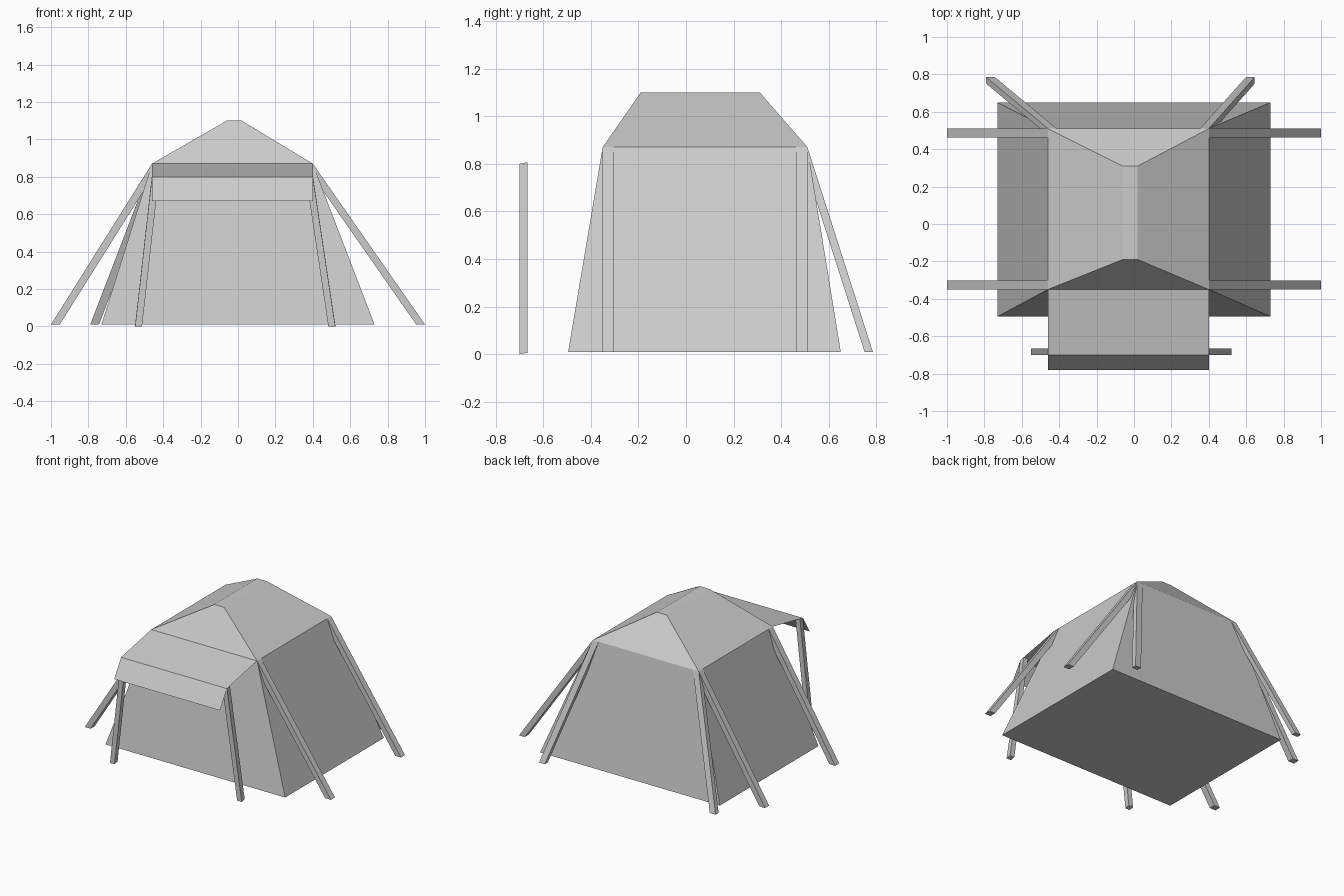
import bpy
import bmesh
from mathutils import Vector

cube = bpy.data.objects.get("Cube")
if cube:
    bpy.data.objects.remove(cube, do_unlink=True)

# One plain canvas colour
canvas = bpy.data.materials.new("light_grey")
canvas.use_nodes = True
grey = (0.6, 0.6, 0.6, 1)
canvas.diffuse_color = grey
canvas.node_tree.nodes["Principled BSDF"].inputs["Base Color"].default_value = grey

LEFT, RIGHT = 0.40, -0.46      # eave corners in x
FRONT, BACK = -0.35, 0.51      # eave corners in y
EAVE = 0.87


def finish(name, bm, closed=True):
    if closed:
        bmesh.ops.recalc_face_normals(bm, faces=bm.faces)
    mesh = bpy.data.meshes.new(name)
    bm.to_mesh(mesh)
    bm.free()
    mesh.materials.append(canvas)
    obj = bpy.data.objects.new(name, mesh)
    bpy.context.collection.objects.link(obj)
    return obj


def ring(bm, x0, x1, y0, y1, z):
    corners = ((x0, y0), (x1, y0), (x1, y1), (x0, y1))
    return [bm.verts.new((x, y, z)) for x, y in corners]


def bridge(bm, low, high):
    for i in range(4):
        j = (i + 1) % 4
        bm.faces.new((low[i], low[j], high[j], high[i]))


# Tent body: floor, sloping walls, hipped roof with a narrow flat ridge
bm = bmesh.new()
floor = ring(bm, -0.73, 0.73, -0.495, 0.65, 0.01)
eave = ring(bm, RIGHT, LEFT, FRONT, BACK, EAVE)
ridge = ring(bm, -0.06, 0.02, -0.19, 0.31, 1.10)
bridge(bm, floor, eave)
bridge(bm, eave, ridge)
bm.faces.new(floor)
bm.faces.new(ridge)
finish("tent_body", bm)

# Awning: a thin sheet with a hanging front flap
bm = bmesh.new()
rows = [[bm.verts.new((x, y, z)) for x in (RIGHT, LEFT)]
        for y, z in ((FRONT, EAVE), (-0.70, 0.80), (-0.78, 0.67))]
for upper, lower in zip(rows, rows[1:]):
    bm.faces.new((lower[0], lower[1], upper[1], upper[0]))
finish("awning", bm, closed=False)


def pole(name, corner, inward, shift, tilt=0.0):
    """Slanted pole: a small quad at the top, swept along shift."""
    corner, shift = Vector(corner), Vector(shift)
    bm = bmesh.new()
    dx, dy = inward
    top = [corner + Vector(p) for p in
           ((0, 0, 0), (dx, 0, 0), (dx, dy, tilt), (0, dy, tilt))]
    high = [bm.verts.new(p) for p in top]
    low = [bm.verts.new(p + shift) for p in top]
    bridge(bm, low, high)
    bm.faces.new(high)
    bm.faces.new(low)
    finish(name, bm)


W = 0.047
for side, x, s, foot, back_foot, post_foot in (
        ("left", LEFT, -1, 1.0, 0.645, 0.52),
        ("right", RIGHT, 1, -1.0, -0.79, -0.55)):
    drop = 0.01 - EAVE
    # Side guys at the front and back eave corners
    pole("front_guy_" + side, (x, FRONT, EAVE), (s * W, W), (foot - x, 0, drop))
    pole("back_guy_" + side, (x, BACK, EAVE), (s * W, -W), (foot - x, 0, drop))
    # Diagonal guys running out behind
    pole("diagonal_guy_" + side, (x, BACK, EAVE), (s * W, -0.035),
         (back_foot - x, 0.785 - BACK, drop))
    # Posts holding up the awning
    pole("awning_post_" + side, (x, -0.70, 0.80), (s * 0.037, 0.035),
         (post_foot - x, 0, -0.80), tilt=0.007)
